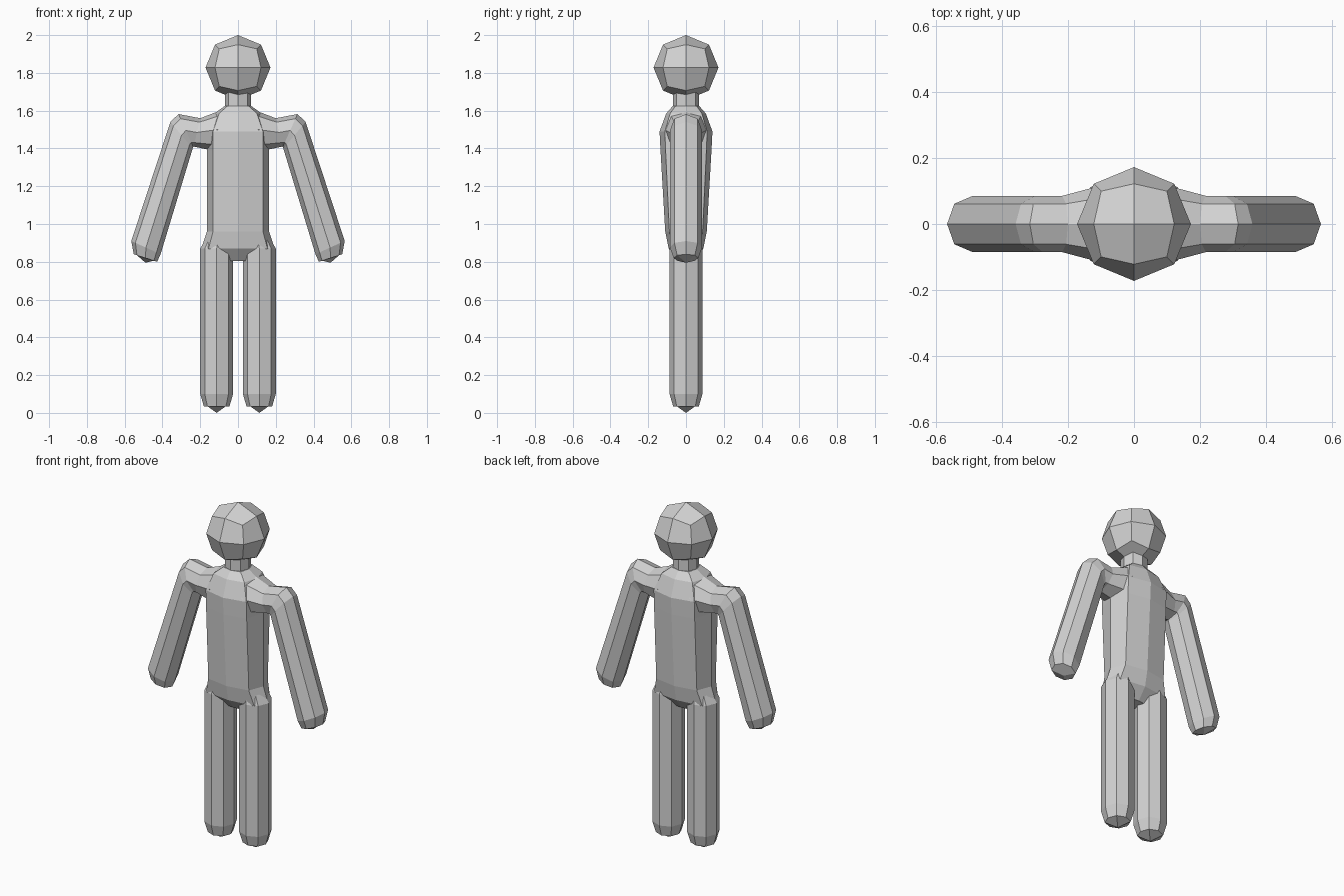
import bpy, bmesh
from mathutils import Vector

if "Cube" in bpy.data.objects:
    bpy.data.objects.remove(bpy.data.objects["Cube"])

grey = bpy.data.materials.new("light grey")
grey.diffuse_color = (0.65, 0.65, 0.65, 1)
grey.use_nodes = True
grey.node_tree.nodes["Principled BSDF"].inputs["Base Color"].default_value = grey.diffuse_color


def finish(bm, name):
    bmesh.ops.recalc_face_normals(bm, faces=bm.faces[:])
    mesh = bpy.data.meshes.new(name)
    bm.to_mesh(mesh)
    bm.free()
    mesh.materials.append(grey)
    obj = bpy.data.objects.new(name, mesh)
    bpy.context.collection.objects.link(obj)
    return obj


def loft(name, rings, start=None, end=None, k=0.72, side=1):
    """Join eight-sided rings, each (xa, za, xb, zb, half depth); optional end points."""
    bm = bmesh.new()
    circle = [(1, 0), (k, k), (0, 1), (-k, k), (-1, 0), (-k, -k), (0, -1), (k, -k)]
    loops = []
    for xa, za, xb, zb, depth in rings:
        a, b = Vector((xa, 0, za)), Vector((xb, 0, zb))
        mid, half = (a + b) / 2, (a - b) / 2
        loop = []
        for c, s in circle:
            p = mid + half * c + Vector((0, depth * s, 0))
            loop.append(bm.verts.new((p.x * side, p.y, p.z)))
        loops.append(loop)
    for lo, hi in zip(loops, loops[1:]):
        for i in range(8):
            j = (i + 1) % 8
            bm.faces.new((lo[i], lo[j], hi[j], hi[i]))
    for loop, tip in ((loops[0], start), (loops[-1], end)):
        if tip is None:
            bm.faces.new(loop)
        else:
            v = bm.verts.new((tip[0] * side, 0, tip[1]))
            for i in range(0, 8, 2):   # four quads meeting at the tip
                bm.faces.new((loop[i - 1], loop[i], loop[(i + 1) % 8], v))
    return finish(bm, name)


def level(z, width, depth, x=0):
    """Horizontal ring at height z."""
    return (x + width, z, x - width, z, depth)


# Head: cube divided once and pushed out to a ball
bm = bmesh.new()
bmesh.ops.create_cube(bm, size=1)
bmesh.ops.subdivide_edges(bm, edges=bm.edges[:], cuts=1, use_grid_fill=True)
for v in bm.verts:
    v.co = v.co.normalized() * 0.172 + Vector((0, 0, 1.828))
finish(bm, "head")

# Neck and torso
loft("neck", [level(1.60, 0.07, 0.07), level(1.70, 0.07, 0.07)])
loft("torso", [level(0.805, 0.07, 0.04), level(0.87, 0.195, 0.092),
               level(0.96, 0.165, 0.11), level(1.39, 0.165, 0.135),
               level(1.49, 0.165, 0.14), level(1.585, 0.125, 0.105),
               level(1.625, 0.07, 0.07)], k=0.8)

for side, label in ((1, "right"), (-1, "left")):
    # Arm: runs out of the chest, bends at the shoulder, rounded hand end
    loft("arm_" + label, [
        (0.07, 1.61, 0.14, 1.39, 0.115),
        (0.20, 1.56, 0.235, 1.41, 0.085),
        (0.315, 1.582, 0.237, 1.408, 0.085),
        (0.358, 1.54, 0.240, 1.40, 0.085),
        (0.565, 0.91, 0.410, 0.84, 0.085),
        (0.552, 0.84, 0.428, 0.80, 0.065)],
        end=(0.49, 0.795), side=side)
    # Leg: straight column with a rounded foot end
    loft("leg_" + label, [
        level(0.95, 0.055, 0.07, 0.10),
        level(0.87, 0.087, 0.087, 0.113),
        level(0.10, 0.087, 0.087, 0.113),
        level(0.035, 0.068, 0.068, 0.113)],
        end=(0.113, 0.0), side=side)
